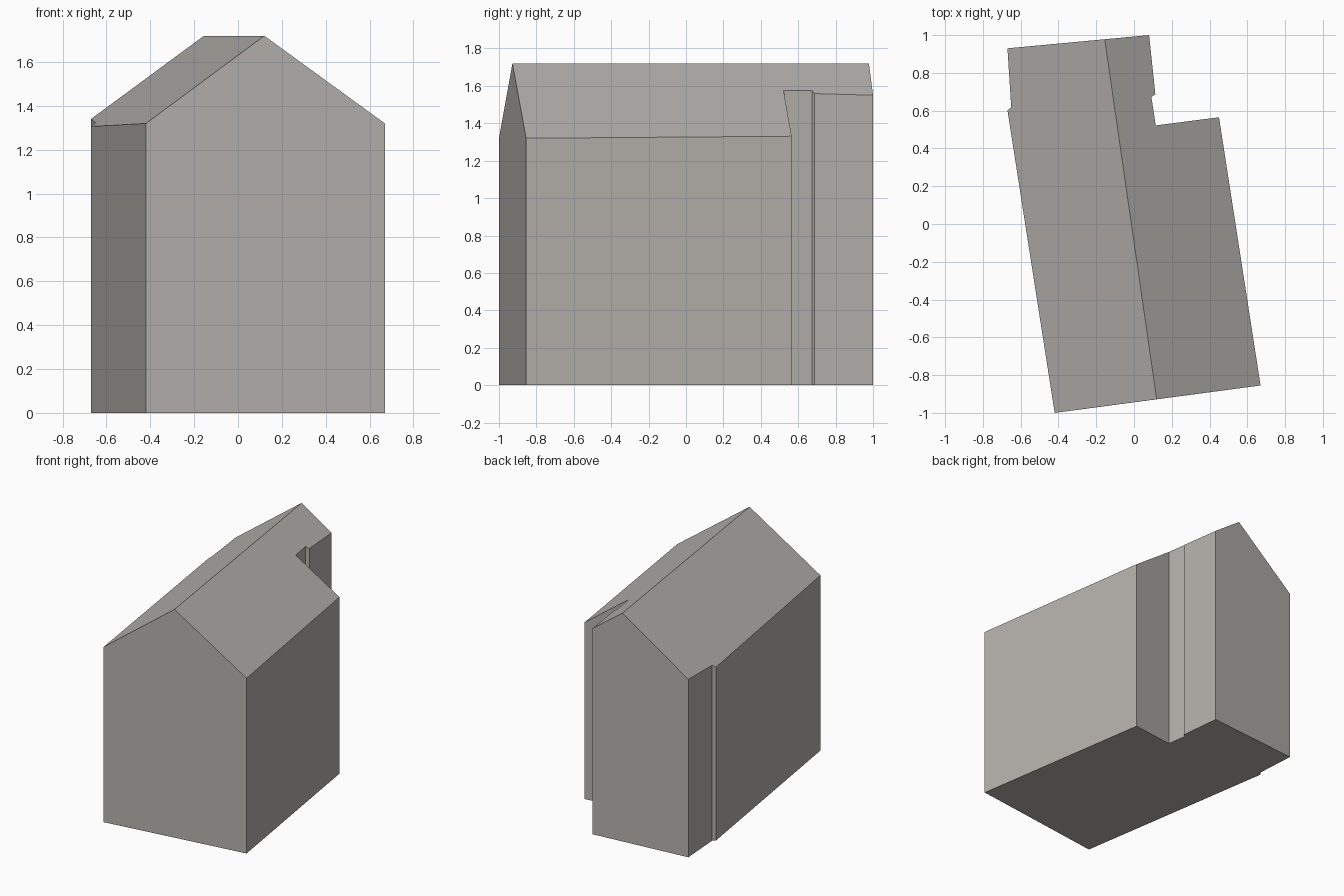
import bpy, bmesh
from mathutils import Vector

if "Cube" in bpy.data.objects:
    bpy.data.objects.remove(bpy.data.objects["Cube"])

# One flat stone colour for the whole building
stone = bpy.data.materials.new("warm_grey_stone")
stone.diffuse_color = (0.46, 0.44, 0.415, 1)
stone.use_nodes = True
stone.node_tree.nodes["Principled BSDF"].inputs["Base Color"].default_value = stone.diffuse_color

# Ridge line, and the wall outline on either side of it (front to back)
RIDGE_Z = 1.72
front = Vector((0.12, -0.928))
back = Vector((-0.155, 0.978))
right_side = [(0.67, -0.855), (0.45, 0.565), (0.115, 0.522),
              (0.092, 0.673), (0.113, 0.687), (0.08, 1.0)]
left_side = [(-0.42, -1.0), (-0.67, 0.602), (-0.65, 0.617), (-0.67, 0.93)]
along = (back - front).normalized()


def roof_z(p, slope):
    """Roof height falls off with distance from the ridge line."""
    d = Vector(p) - front
    return RIDGE_Z - slope * abs(d.x * along.y - d.y * along.x)


outline = [(front, RIDGE_Z)]
outline += [(p, roof_z(p, 0.721)) for p in right_side]
outline += [(back, RIDGE_Z)]
outline += [(p, roof_z(p, 0.734)) for p in reversed(left_side)]

bm = bmesh.new()
low = [bm.verts.new((p[0], p[1], 0)) for p, z in outline]
top = [bm.verts.new((p[0], p[1], z)) for p, z in outline]
n = len(outline)
split = len(right_side) + 1

# Floor and the two roof slopes
bm.faces.new(low[::-1])
bm.faces.new(top[:split + 1])
bm.faces.new(top[split:] + top[:1])

# Side walls, with each gable as a single face
for i in range(n):
    if i in (0, split):
        a, m, b = (i - 1) % n, i, (i + 1) % n
        bm.faces.new((low[a], low[m], low[b], top[b], top[m], top[a]))
    elif (i + 1) % n not in (0, split):
        j = (i + 1) % n
        bm.faces.new((low[i], low[j], top[j], top[i]))
bmesh.ops.recalc_face_normals(bm, faces=bm.faces[:])

mesh = bpy.data.meshes.new("gabled_house")
bm.to_mesh(mesh)
bm.free()
mesh.materials.append(stone)
house = bpy.data.objects.new("gabled_house", mesh)
bpy.context.collection.objects.link(house)
